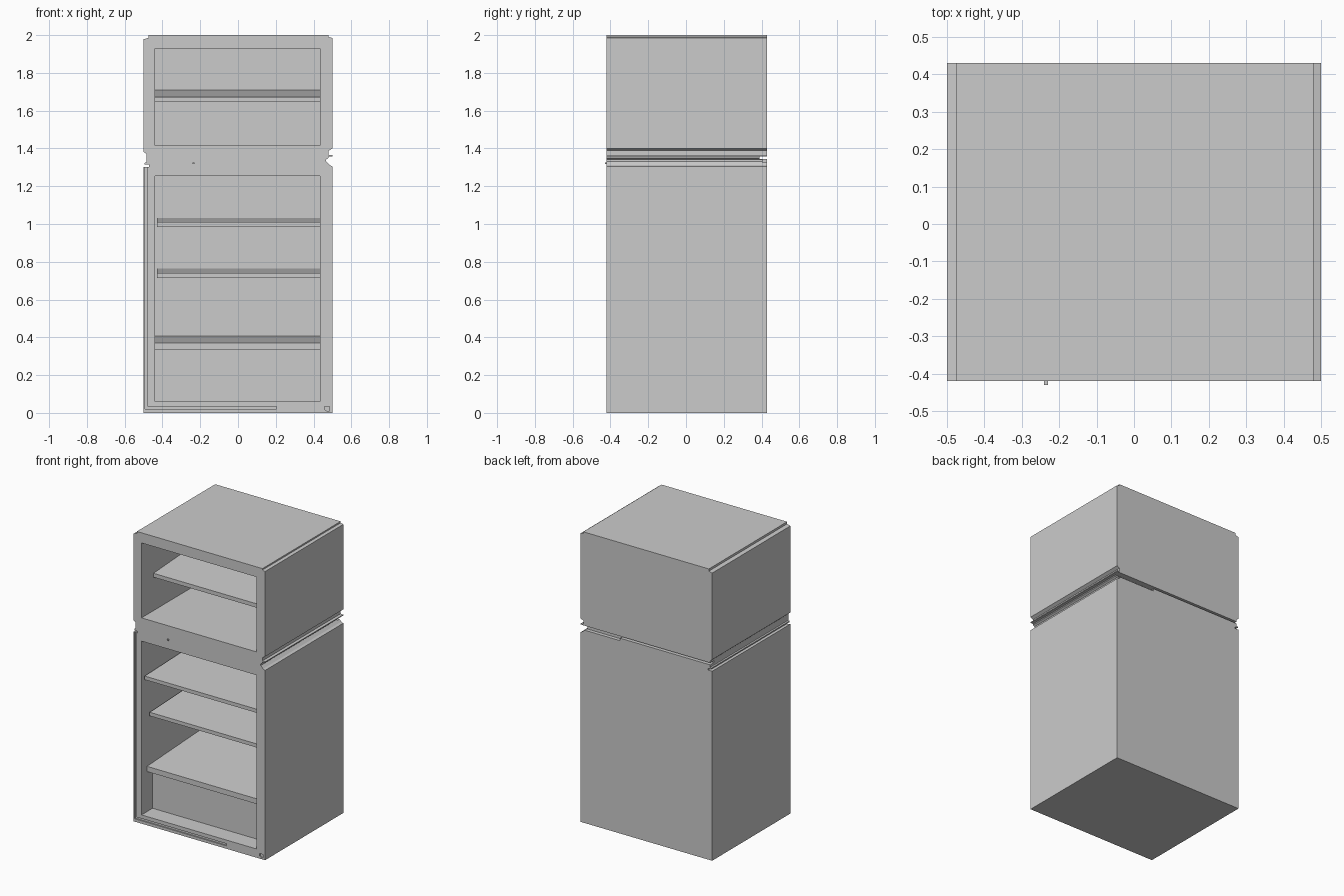
import bpy, bmesh

if "Cube" in bpy.data.objects:
    bpy.data.objects.remove(bpy.data.objects["Cube"])

FRONT, BACK = -0.42, 0.43
CAVITY_BACK = 0.34
LEFT, RIGHT = -0.44, 0.435


def prism(name, outline, axis, start, end):
    """Extrude a 2D outline; axis 'y' takes (x, z) points, axis 'x' takes (y, z) points."""
    bm = bmesh.new()
    if axis == 'y':
        verts = [bm.verts.new((a, start, b)) for a, b in outline]
        step = (0, end - start, 0)
    else:
        verts = [bm.verts.new((start, a, b)) for a, b in outline]
        step = (end - start, 0, 0)
    face = bm.faces.new(verts)
    ext = bmesh.ops.extrude_face_region(bm, geom=[face])
    moved = [g for g in ext['geom'] if isinstance(g, bmesh.types.BMVert)]
    bmesh.ops.translate(bm, verts=moved, vec=step)
    bmesh.ops.recalc_face_normals(bm, faces=bm.faces)
    mesh = bpy.data.meshes.new(name)
    bm.to_mesh(mesh)
    bm.free()
    obj = bpy.data.objects.new(name, mesh)
    bpy.context.collection.objects.link(obj)
    return obj


def box(name, x0, x1, y0, y1, z0, z1):
    return prism(name, [(x0, z0), (x1, z0), (x1, z1), (x0, z1)], 'y', y0, y1)


# Cabinet: front silhouette with top rabbets and the waist grooves
cabinet = prism("cabinet", [
    (-0.5, 0), (0.5, 0),
    (0.5, 1.305), (0.485, 1.312), (0.475, 1.322), (0.467, 1.33), (0.467, 1.342),
    (0.48, 1.35), (0.48, 1.357), (0.5, 1.358), (0.5, 1.364), (0.48, 1.365),
    (0.48, 1.388), (0.5, 1.40),
    (0.5, 1.985), (0.48, 1.99), (0.48, 2.0),
    (-0.475, 2.0), (-0.475, 1.985), (-0.5, 1.978),
    (-0.5, 1.383), (-0.485, 1.37), (-0.485, 1.326), (-0.495, 1.324),
    (-0.495, 1.316), (-0.47, 1.314), (-0.47, 1.303), (-0.5, 1.303)],
    'y', FRONT, BACK)

# Cutters: compartments, rear slit, front trim grooves
cutters = [
    box("freezer_cutter", LEFT, RIGHT, FRONT - 0.1, CAVITY_BACK, 1.415, 1.93),
    box("fridge_cutter", LEFT, RIGHT, FRONT - 0.1, CAVITY_BACK, 0.06, 1.255),
    box("rear_slit_cutter", -0.6, 0.6, 0.39, 0.6, 1.343, 1.357),
    box("rear_recess_cutter", 0.2, 0.6, 0.405, 0.6, 1.326, 1.35),
    prism("trim_groove_cutter", [
        (-0.492, 0.02), (0.205, 0.02), (0.205, 0.035), (-0.48, 0.035),
        (-0.48, 1.31), (-0.492, 1.31)], 'y', FRONT - 0.1, FRONT + 0.008),
    prism("foot_groove_cutter", [
        (0.458, 0.018), (0.47, 0.01), (0.485, 0.01), (0.485, 0.035), (0.458, 0.035)],
        'y', FRONT - 0.1, FRONT + 0.008),
]
for cutter in cutters:
    cutter.hide_render = True
    cutter.display_type = 'WIRE'
    mod = cabinet.modifiers.new(cutter.name, 'BOOLEAN')
    mod.operation = 'DIFFERENCE'
    mod.solver = 'EXACT'
    mod.object = cutter

# Shelves rising slightly to the rear: name, left x, front y, bottom, thickness, rise
for name, x0, y0, z, thick, rise in [
        ("freezer_shelf", LEFT, -0.29, 1.645, 0.027, 0.037),
        ("upper_shelf", -0.43, -0.40, 0.985, 0.025, 0.022),
        ("middle_shelf", -0.43, -0.345, 0.715, 0.025, 0.025),
        ("lower_shelf", LEFT, -0.36, 0.335, 0.036, 0.036)]:
    prism(name, [(y0, z), (CAVITY_BACK, z + rise),
                 (CAVITY_BACK, z + rise + thick), (y0, z + thick)], 'x', x0, RIGHT)

# Drawer block below the lower shelf
box("drawer", LEFT, RIGHT, -0.30, CAVITY_BACK, 0.06, 0.345)

# Small door switch on the front divider
box("door_switch", -0.241, -0.23, -0.43, FRONT + 0.01, 1.317, 1.325)
